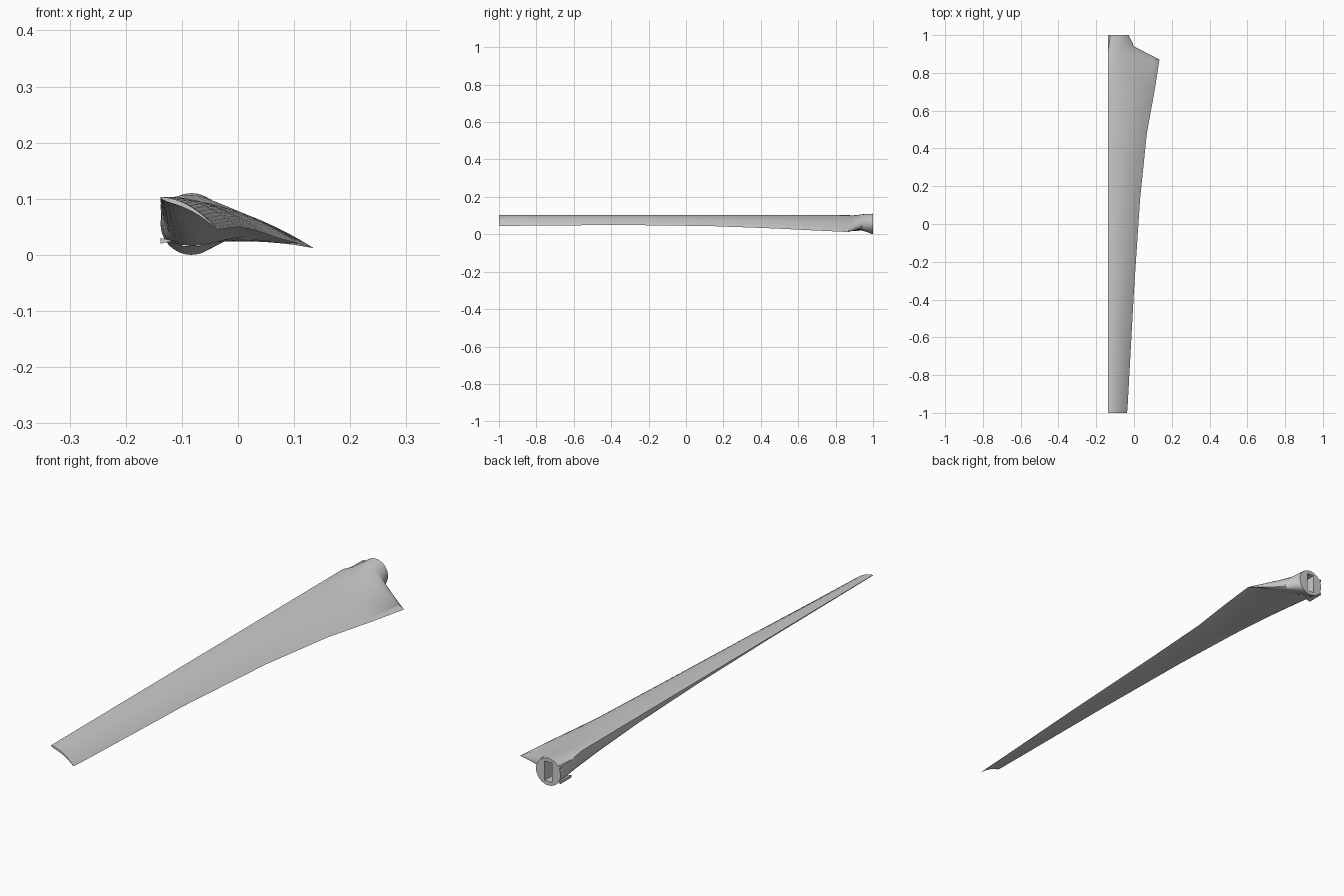
import bpy, bmesh, math
from mathutils import Vector

old = bpy.data.objects.get("Cube")
if old:
    bpy.data.objects.remove(old, do_unlink=True)

grey = bpy.data.materials.new("light_grey")
grey.use_nodes = True
COLOUR = (0.6, 0.6, 0.6, 1)
grey.diffuse_color = COLOUR
grey.node_tree.nodes["Principled BSDF"].inputs["Base Color"].default_value = COLOUR

LEAD = Vector((-0.138, 0.103))      # leading edge in x, z
HUB = Vector((-0.083, 0.055))       # centre of the round root
RADIUS = 0.055
STEPS = 20


def make_object(name, bm):
    bmesh.ops.recalc_face_normals(bm, faces=bm.faces)
    mesh = bpy.data.meshes.new(name)
    bm.to_mesh(mesh)
    bm.free()
    mesh.materials.append(grey)
    obj = bpy.data.objects.new(name, mesh)
    bpy.context.collection.objects.link(obj)
    return obj


def loft(rings):
    bm = bmesh.new()
    loops = [[bm.verts.new(p) for p in ring] for ring in rings]
    for a, b in zip(loops, loops[1:]):
        for i in range(len(a)):
            j = (i + 1) % len(a)
            bm.faces.new((a[i], a[j], b[j], b[i]))
    bm.faces.new(loops[0])
    bm.faces.new(loops[-1])
    return bm


def section(y, tail_x, tail_z, top, under, belly, roundness):
    """Airfoil ring from trailing edge over the nose and back, blended to a circle."""
    tail = Vector((tail_x, tail_z))
    ring = []
    for i in range(2 * STEPS):
        t = (1 + math.cos(math.pi * i / STEPS)) / 2
        p = LEAD.lerp(tail, t)
        arch = 4 * t * (1 - t)
        if i <= STEPS:
            p.y += top * arch
        else:
            p.y += under * arch - belly * math.sqrt(t) * (1 - t) ** 3 / 0.238
        angle = math.radians(-20 + 180 * i / STEPS)
        circle = HUB + RADIUS * Vector((math.cos(angle), math.sin(angle)))
        p = p.lerp(circle, roundness)
        ring.append((max(p.x, LEAD.x), y, p.y))
    return ring


# Blade: y, trailing edge x and z, top arch, underside arch, belly, roundness
stations = [
    (-1.0, -0.037, 0.045, 0.014, 0.008, 0.005, 0),
    (-0.97, -0.034, 0.045, 0.014, 0.008, 0.006, 0),
    (-0.35, 0.0, 0.050, 0.015, 0.008, 0.012, 0),
    (0.13, 0.032, 0.044, 0.017, 0.006, 0.022, 0),
    (0.48, 0.068, 0.031, 0.019, 0.004, 0.038, 0),
    (0.70, 0.108, 0.020, 0.020, 0.002, 0.055, 0),
    (0.87, 0.135, 0.012, 0.020, 0.0, 0.072, 0),
    (0.94, 0.045, 0.045, 0.020, 0.0, 0.075, 0.6),
    (1.0, 0.0, 0.05, 0.02, 0.0, 0.07, 1),
]
blade = make_object("blade", loft([section(*s) for s in stations]))


# Mounting slot cut into the root end
bm = bmesh.new()
bmesh.ops.create_cube(bm, size=1)
bmesh.ops.scale(bm, vec=(0.032, 0.12, 0.078), verts=bm.verts)
bmesh.ops.translate(bm, vec=(HUB.x, 1.0, HUB.y), verts=bm.verts)
cutter = make_object("slot_cutter", bm)
cutter.hide_render = True
cut = blade.modifiers.new("slot", "BOOLEAN")
cut.object = cutter
cut.operation = "DIFFERENCE"
cut.solver = "EXACT"

bpy.ops.object.select_all(action="DESELECT")
blade.select_set(True)
bpy.context.view_layer.objects.active = blade
bpy.ops.object.modifier_apply(modifier="slot")
bpy.data.objects.remove(cutter, do_unlink=True)
bpy.ops.object.shade_smooth_by_angle(angle=math.radians(35))


# Small triangular locating ribs on the leading side of the root
def rib(name, z):
    profile = ((-0.138, z + 0.005), (-0.138, z - 0.005), (-0.115, z))
    make_object(name, loft([[(x, y, h) for x, h in profile] for y in (0.93, 1.0)]))


rib("upper_rib", 0.086)
rib("lower_rib", 0.025)
